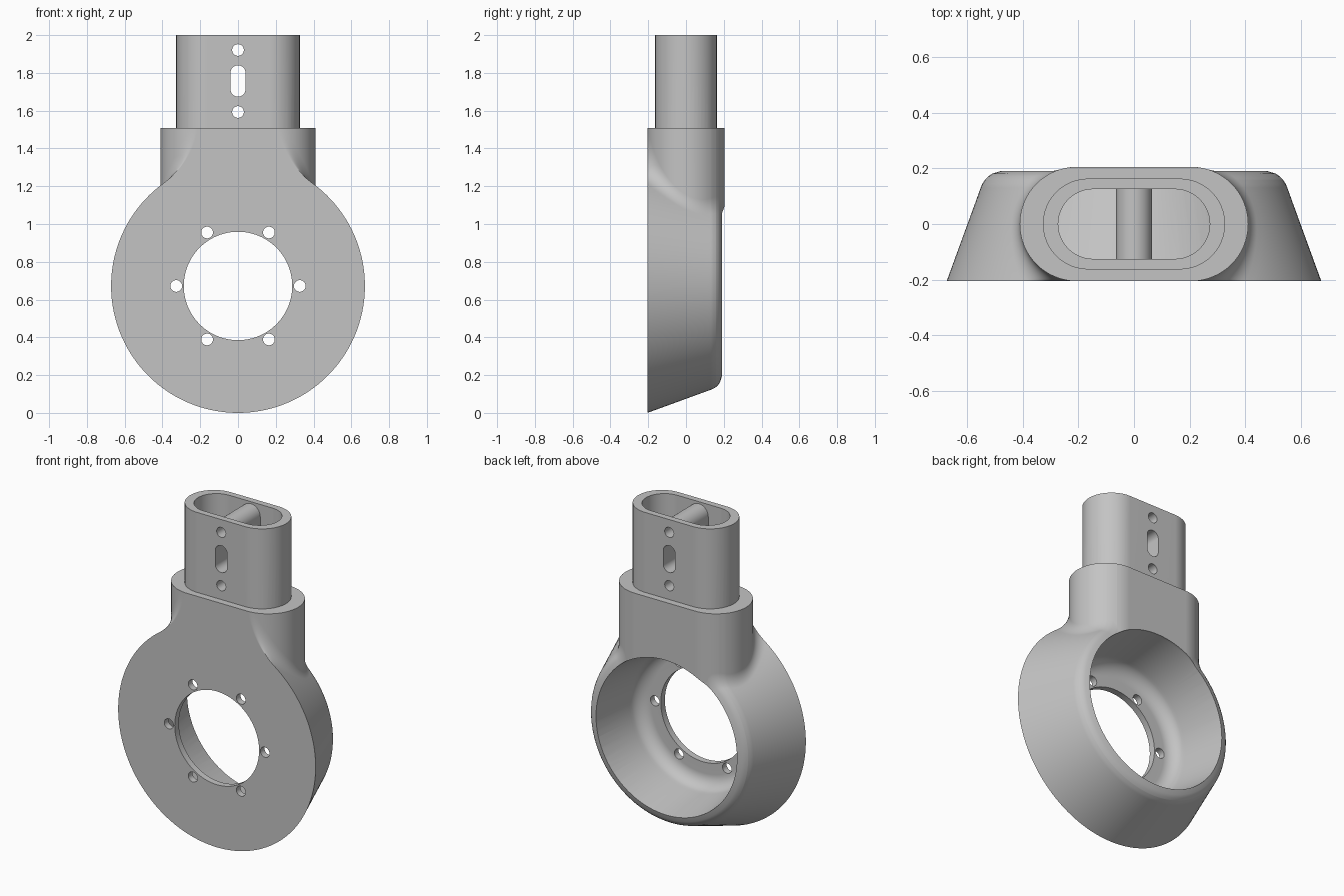
import bpy, bmesh, math

if "Cube" in bpy.data.objects:
    bpy.data.objects.remove(bpy.data.objects["Cube"], do_unlink=True)

RING_Z = RING_R = 0.672
HALF_DEPTH = 0.205
SHOULDER_Z = 1.508
RIM_Y, RIM_R, RIM_ROUND = 0.19, 0.47, 0.083

grey = bpy.data.materials.new("plain grey")
grey.use_nodes = True
grey.diffuse_color = (0.55, 0.55, 0.55, 1)
grey.node_tree.nodes["Principled BSDF"].inputs["Base Color"].default_value = grey.diffuse_color


def loft(name, loops):
    """Join closed loops of equal length and cap both ends."""
    bm = bmesh.new()
    rings = [[bm.verts.new(p) for p in loop] for loop in loops]
    for a, b in zip(rings, rings[1:]):
        for i in range(len(a)):
            j = (i + 1) % len(a)
            bm.faces.new((a[i], a[j], b[j], b[i]))
    bm.faces.new(rings[0])
    bm.faces.new(rings[-1])
    bmesh.ops.recalc_face_normals(bm, faces=bm.faces)
    mesh = bpy.data.meshes.new(name)
    bm.to_mesh(mesh)
    bm.free()
    mesh.materials.append(grey)
    obj = bpy.data.objects.new(name, mesh)
    bpy.context.collection.objects.link(obj)
    return obj


def stadium(half_flat, radius, n=24):
    """Rounded slot outline, long along its first axis."""
    pts = []
    for side in (1, -1):
        for i in range(n + 1):
            a = math.pi * (i / n - 0.5)
            pts.append((side * (half_flat + radius * math.cos(a)), side * radius * math.sin(a)))
    return pts


def upright(name, outline, z0, z1):
    return loft(name, [[(u, v, z) for u, v in outline] for z in (z0, z1)])


def crosswise(name, outline, z, y0=-0.4, y1=0.4, x=0):
    """Prism along y whose outline's long axis is vertical."""
    return loft(name, [[(x + v, y, z + u) for u, v in outline] for y in (y0, y1)])


def lathe(name, profile, n=96):
    """Solid turned about the ring axis from (radius, y) points."""
    return loft(name, [[(r * math.cos(2 * math.pi * i / n), y, RING_Z + r * math.sin(2 * math.pi * i / n))
                        for i in range(n)] for r, y in profile])


def circle(radius, n=32):
    return [(radius * math.cos(2 * math.pi * i / n), radius * math.sin(2 * math.pi * i / n)) for i in range(n)]


def combine(target, other, operation):
    mod = target.modifiers.new(operation.lower(), 'BOOLEAN')
    mod.operation, mod.object, mod.solver = operation, other, 'EXACT'
    bpy.context.view_layer.objects.active = target
    bpy.ops.object.modifier_apply(modifier=mod.name)
    bpy.data.objects.remove(other, do_unlink=True)


def ring_radius(y):
    """Tapered outside that rolls smoothly into the back rim."""
    if y < 0.135:
        return RING_R - 0.364 * (y + HALF_DEPTH)
    if y > RIM_Y + 0.0001:
        return 0.44
    return RIM_R + math.sqrt(max(0, RIM_ROUND ** 2 - (y - RIM_Y + RIM_ROUND) ** 2))


def body_slice(y, n_fillet=16, n_arc=52):
    """Ring and neck outline at one depth, joined by a concave fillet."""
    r = ring_radius(y)
    w = 0.205 + math.sqrt(max(0, HALF_DEPTH ** 2 - y * y))
    f = 0.12 + (1.6 * (0.41 - w) if y < 0 else 0)
    cx = w + f
    cz = math.sqrt((r + f) ** 2 - cx * cx)
    a = math.atan2(cz, cx)
    top = SHOULDER_Z - RING_Z
    # The fillet stops just under the shoulder where it is tallest
    start = math.asin(max(0, cz - top + 0.005) / f)
    half = [(cx - f * math.cos(start), top)]
    for i in range(n_fillet + 1):
        t = math.pi + start + (a - start) * i / n_fillet
        half.append((cx + f * math.cos(t), cz + f * math.sin(t)))
    for i in range(1, n_arc + 1):
        t = a - (a + math.pi / 2) * i / n_arc
        half.append((r * math.cos(t), r * math.sin(t)))
    outline = half + [(-x, z) for x, z in half[-2::-1]]
    return [(x, y, RING_Z + z) for x, z in outline]


# Ring and neck in one blended body
depths = sorted([-HALF_DEPTH * math.cos(math.pi * i / 32) for i in range(33)] + [0.135, 0.16, RIM_Y])
body = loft("ring_bracket", [body_slice(y) for y in depths])

# Upright tube that rises from the neck
combine(body, upright("tube", stadium(0.164, 0.163), 1.4, 2.0), 'UNION')

# Tube cavity, leaving the ring wall and a boss around slot and pins solid
cavity = upright("cavity", stadium(0.147, 0.125), 1.0, 2.2)
combine(cavity, lathe("cavity_floor", [(RING_R, -HALF_DEPTH), (0.53, 0.18)]), 'DIFFERENCE')
combine(cavity, crosswise("slot_boss", stadium(0.164, 0.064), 1.76), 'DIFFERENCE')
combine(body, cavity, 'DIFFERENCE')

# Bowl behind the face plate, with the central opening
bowl = [(0.287, -0.4), (0.287, -0.165)]
for i in range(9):
    t = math.pi / 2 * i / 8
    bowl.append((0.355 + 0.085 * math.sin(t), -0.08 - 0.085 * math.cos(t)))
bowl += [(0.48, RIM_Y), (0.48, 0.4)]
combine(body, lathe("bowl", bowl), 'DIFFERENCE')

# Six screw holes around the opening
for i in range(6):
    a = math.pi / 3 * i
    hole = crosswise("screw_hole", circle(0.031), RING_Z + 0.327 * math.sin(a), -0.4, -0.1, 0.327 * math.cos(a))
    combine(body, hole, 'DIFFERENCE')

# Slot and two pin holes through the tube
combine(body, crosswise("slot", stadium(0.043, 0.04), 1.757), 'DIFFERENCE')
for z in (1.593, 1.921):
    combine(body, crosswise("pin_hole", circle(0.031), z), 'DIFFERENCE')

# Smooth curved walls while the large flat faces stay flat
bpy.ops.object.select_all(action='DESELECT')
body.select_set(True)
bpy.context.view_layer.objects.active = body
bpy.ops.object.shade_smooth_by_angle(angle=math.radians(30))
weighted = body.modifiers.new("flat_faces", 'WEIGHTED_NORMAL')
weighted.keep_sharp = True
